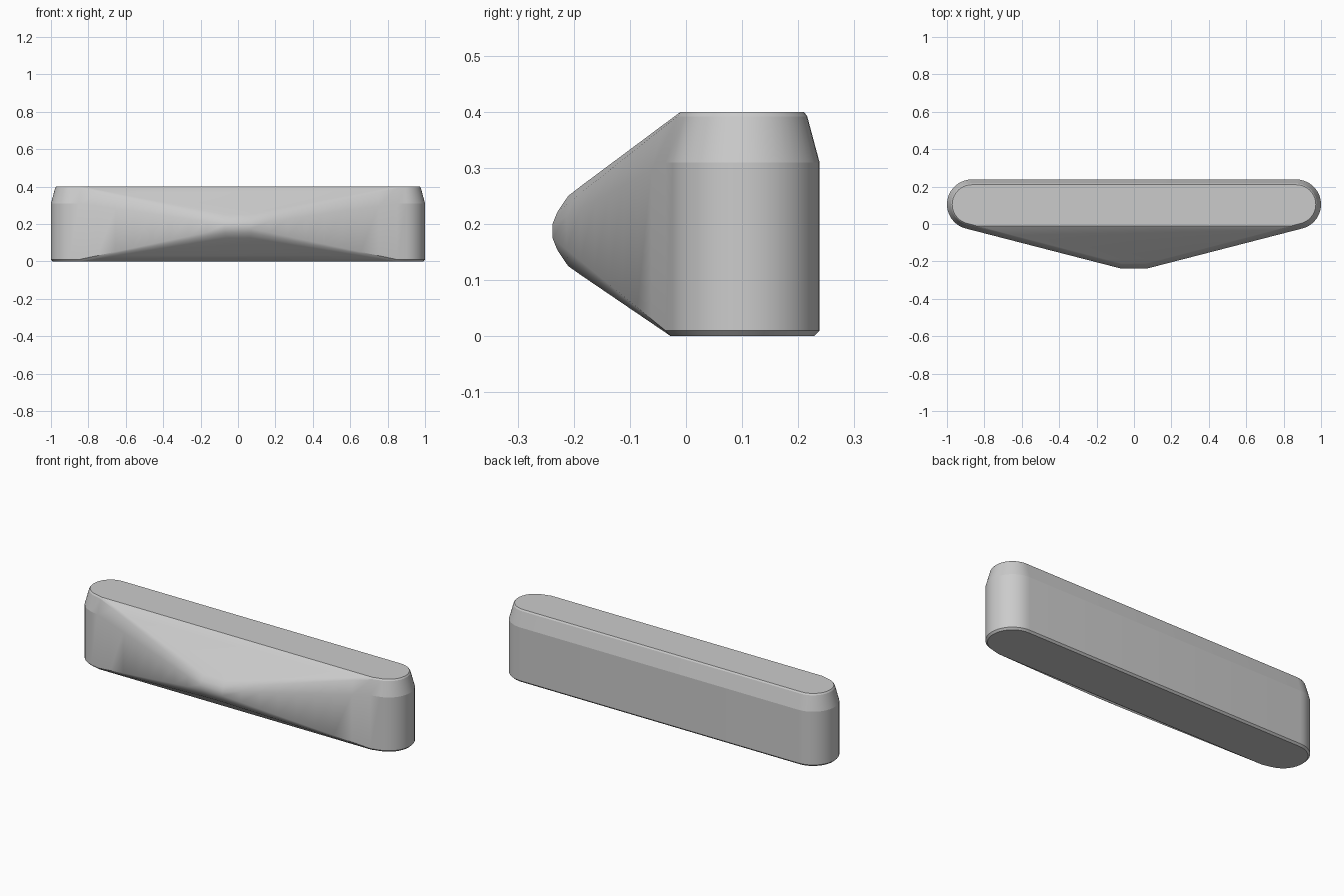
import bpy, bmesh, math
from mathutils import Vector

cube = bpy.data.objects.get("Cube")
if cube:
    bpy.data.objects.remove(cube)

# Plan dimensions: rounded ends joined by a shallow wedge at the front
RADIUS, CX, CY = 0.133, 0.867, 0.105
NOSE = Vector((0.07, -0.238))
SLOPE = math.radians(14.5)
ARC_STEPS, WEDGE_STEPS = 20, 8

# Edge sections from top to bottom, as (inset, height): at the ends, at the nose
END = [(0.028, 0.4), (0.022, 0.392), (0, 0.31), (0, 0.01), (0.005, 0.005), (0.01, 0)]
TIP = [(0.028, 0.25), (0.009, 0.222), (0, 0.2), (0, 0.175), (0.009, 0.153), (0.028, 0.125)]


def half_outline():
    """Stations from the back round the +x end to the nose: point, normal, blend."""
    stations = []
    for i in range(ARC_STEPS + 1):
        a = math.pi / 2 - (math.pi - SLOPE) * i / ARC_STEPS
        n = Vector((math.cos(a), math.sin(a)))
        stations.append((Vector((CX, CY)) + n * RADIUS, n, 0.0))
    tangent, n = stations[-1][0], stations[-1][1]
    crease = tangent.lerp(NOSE, 0.06)
    for i in range(WEDGE_STEPS):
        t = i / WEDGE_STEPS
        stations.append((crease.lerp(NOSE, t), n, t))
    stations.append((NOSE, Vector((math.tan(SLOPE / 2), -1)), 1.0))
    return stations


right_side = half_outline()
flip = lambda v: Vector((-v.x, v.y))
outline = right_side + [(flip(p), flip(n), t) for p, n, t in reversed(right_side)]

# Loft the blended edge section round the outline
bm = bmesh.new()
rings = []
for end, tip in zip(END, TIP):
    ring = []
    for p, n, t in outline:
        inset = end[0] + (tip[0] - end[0]) * t
        z = end[1] + (tip[1] - end[1]) * t
        q = p - n * inset
        ring.append(bm.verts.new((q.x, q.y, z)))
    rings.append(ring)
count = len(outline)
for upper, lower in zip(rings, rings[1:]):
    for i in range(count):
        j = (i + 1) % count
        bm.faces.new((upper[i], upper[j], lower[j], lower[i]))

# Flat caps and the two sloping front faces
first = ARC_STEPS + 1
last = count - 1 - first
for ring in (rings[0], rings[-1]):
    bm.faces.new(ring[:first + 1] + ring[last:])
    bm.faces.new(ring[first:last + 1])
bmesh.ops.recalc_face_normals(bm, faces=bm.faces)

# Crisp rims round the ends and back, softly blended edges toward the nose
for face in bm.faces:
    face.smooth = True
for edge in bm.edges:
    y = (edge.verts[0].co.y + edge.verts[1].co.y) / 2
    limit = 13 if y > -0.04 else 34
    edge.smooth = edge.calc_face_angle(0) < math.radians(limit)

mesh = bpy.data.meshes.new("wedge_bar")
bm.to_mesh(mesh)
bm.free()
body = bpy.data.objects.new("wedge_bar", mesh)
bpy.context.collection.objects.link(body)

# Plain grey finish
grey = bpy.data.materials.new("light_grey")
grey.use_nodes = True
colour = (0.6, 0.6, 0.6, 1)
grey.diffuse_color = colour
grey.node_tree.nodes["Principled BSDF"].inputs["Base Color"].default_value = colour
mesh.materials.append(grey)
